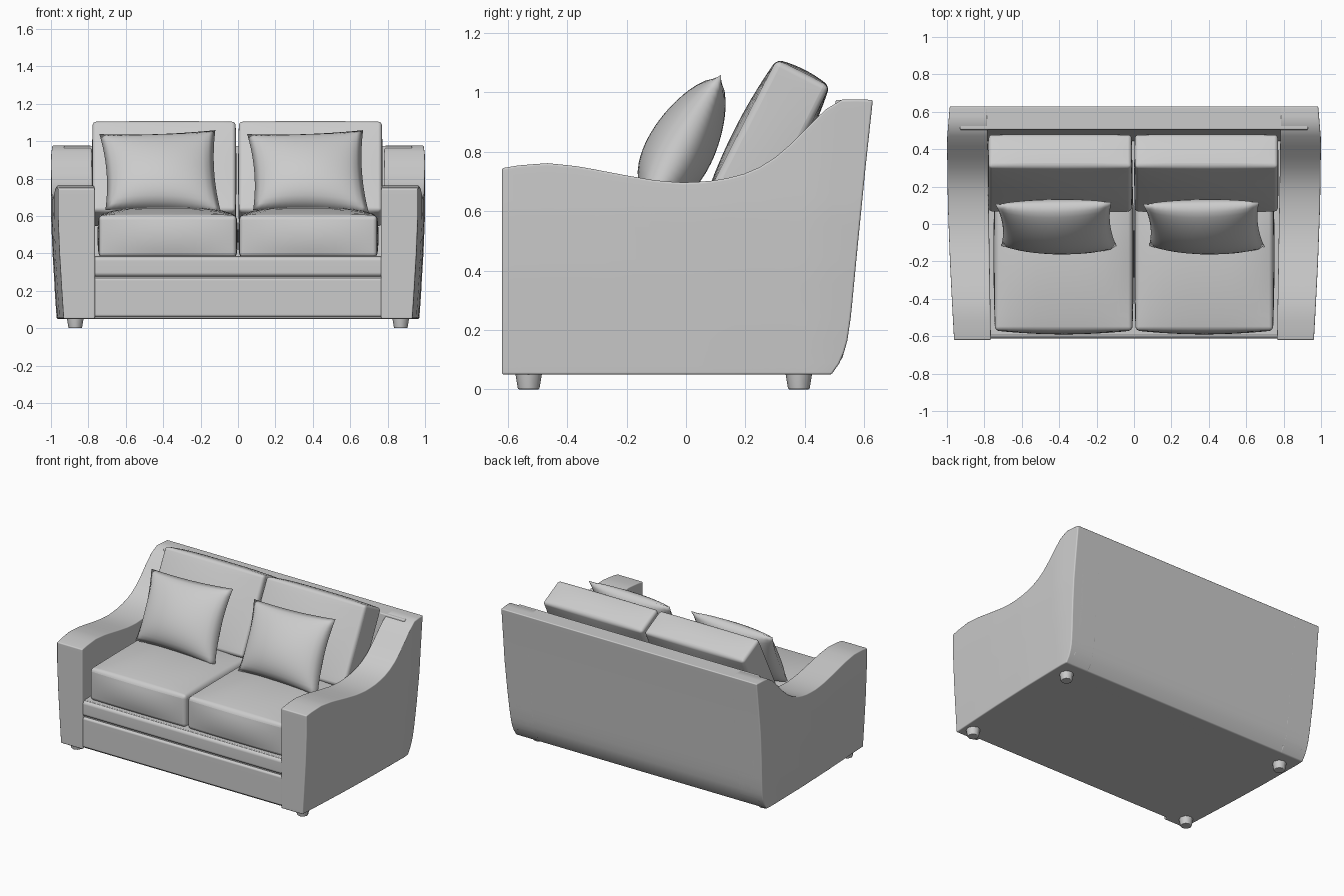
import bpy, bmesh, math
from mathutils import Matrix, Vector

if "Cube" in bpy.data.objects:
    bpy.data.objects.remove(bpy.data.objects["Cube"])

fabric = bpy.data.materials.new("grey fabric")
fabric.diffuse_color = (0.6, 0.6, 0.6, 1)
fabric.use_nodes = True
fabric.node_tree.nodes["Principled BSDF"].inputs["Base Color"].default_value = fabric.diffuse_color


def lerp(points, t):
    """Piecewise linear value at t from (t, value) pairs."""
    for (a, va), (b, vb) in zip(points, points[1:]):
        if t <= b:
            return va + (vb - va) * max(0, t - a) / (b - a)
    return points[-1][1]


def finish(bm, name, bevel=0.0, segments=4):
    bmesh.ops.recalc_face_normals(bm, faces=bm.faces)
    me = bpy.data.meshes.new(name)
    bm.to_mesh(me)
    bm.free()
    me.materials.append(fabric)
    me.polygons.foreach_set("use_smooth", [True] * len(me.polygons))
    ob = bpy.data.objects.new(name, me)
    bpy.context.collection.objects.link(ob)
    if bevel:
        m = ob.modifiers.new("round edges", 'BEVEL')
        m.width, m.segments, m.limit_method = bevel, segments, 'ANGLE'
        m.angle_limit = math.radians(45)
        ob.modifiers.new("clean shading", 'WEIGHTED_NORMAL').keep_sharp = True
    return ob


def mapped_box(name, shape, cuts, bevel, segments=4):
    """Subdivided cube whose -1..1 coordinates are sent through shape()."""
    bm = bmesh.new()
    bmesh.ops.create_cube(bm, size=2)
    if cuts:
        bmesh.ops.subdivide_edges(bm, edges=bm.edges[:], cuts=cuts, use_grid_fill=True)
    for v in bm.verts:
        v.co = shape(*v.co)
    return finish(bm, name, bevel, segments)


def cushion(name, size, loc, bulge, tilt=0, bevel=0.04):
    rot = Matrix.Rotation(math.radians(tilt), 3, 'X')

    def shape(a, b, c):
        p = Vector((a * (size[0] / 2 + bulge[0] * (1 - b * b) * (1 - c * c)),
                    b * (size[1] / 2 + bulge[1] * (1 - a * a) * (1 - c * c)),
                    c * (size[2] / 2 + bulge[2] * (1 - a ** 4) * (1 - b * b))))
        return rot @ p + Vector(loc)
    return mapped_box(name, shape, 9, bevel)


def block(name, x, y0, y1, z0, z1, bevel):
    return mapped_box(name, lambda a, b, c: Vector((
        a * x, (y0 + y1) / 2 + b * (y1 - y0) / 2, (z0 + z1) / 2 + c * (z1 - z0) / 2)),
        0, bevel)


# Side profile curves: arm top height along depth, slanted rear, bowed outside
ARM_TOP = [(-.62, .745), (-.56, .755), (-.46, .762), (-.35, .75), (-.2, .722), (-.08, .702),
           (.02, .696), (.12, .704), (.2, .72), (.27, .75), (.33, .79), (.39, .85),
           (.45, .92), (.49, .958), (.53, .978), (.63, .975)]
REAR = [(.05, .49), (.1, .525), (.16, .543), (.25, .556), (.5, .58), (.75, .605), (.98, .63)]
OUTER = [(-.62, .962), (-.4, .974), (-.2, .984), (.1, .995), (.45, 1.0), (.63, .985)]
FLARE = [(.05, -.03), (.2, -.02), (.4, -.008), (.6, 0), (.98, 0)]


def arm(name, side):
    def shape(a, b, c):
        t = (b + 1) / 2
        top = lerp(ARM_TOP, -.62 + 1.25 * t)
        z = .05 + (top - .05) * (c + 1) / 2
        y = -.62 + t * (lerp(REAR, z) + .62)
        out = lerp(OUTER, y) + lerp(FLARE, z)
        inner = .765 + .02 * t
        return Vector((side * (inner + (out - inner) * (a + 1) / 2), y, z))
    return mapped_box(name, shape, 23, .032)


def back_shape(a, b, c):
    z = .05 + .925 * (c + 1) / 2
    rear = lerp(REAR, z)
    return Vector((a * .93, rear - .125 * (1 - b) / 2, z))


def pillow(name, cx):
    """Two puffed sheets sharing a pinched seam."""
    n = 20
    bm = bmesh.new()
    rot = Matrix.Rotation(math.radians(-28.7), 3, 'X')
    for s in (-1, 1):
        grid = bmesh.ops.create_grid(bm, x_segments=n, y_segments=n, size=1)
        for vert in grid["verts"]:
            u, v = vert.co.x, vert.co.y
            puff = max(0, (1 - u * u) * (1 - v * v)) ** .5 * .112 * (1 - .2 * v)
            p = Vector((u * (.31 - .022 * (1 - v * v)) - .016 * v, s * puff,
                        v * (.243 - .012 * (1 - u * u)) + .012 * u * v))
            vert.co = rot @ p + Vector((cx, -.005, .835))
    bmesh.ops.remove_doubles(bm, verts=bm.verts, dist=.0005)
    return finish(bm, name)


# Frame: back panel, under frame, front panels
mapped_box("back_panel", back_shape, 15, .03)
block("under_frame", .9, -.595, .47, .05, .385, .006)
block("front_panel", .79, -.612, -.5, .06, .268, .014)
block("front_rail", .79, -.612, -.5, .276, .382, .022)

# Mirrored parts
for side, label in ((-1, "left"), (1, "right")):
    arm(label + "_arm", side)
    cushion(label + "_seat_cushion", (.735, .82, .225), (side * .376, -.16, .492),
            (.008, .02, .04))
    cushion(label + "_back_cushion", (.765, .2, .54), (side * .391 - .004, .272, .825),
            (.004, .02, .012), tilt=-27, bevel=.045)
    pillow(label + "_throw_pillow", -.02 + side * .395)
    for y, end in ((-.53, "front"), (.38, "rear")):
        bm = bmesh.new()
        bmesh.ops.create_cone(bm, cap_ends=True, segments=8, radius1=.036, radius2=.046,
                              depth=.06, matrix=Matrix.Translation((side * .87, y, .03)))
        finish(bm, f"{end}_{label}_foot", .004, 2)
